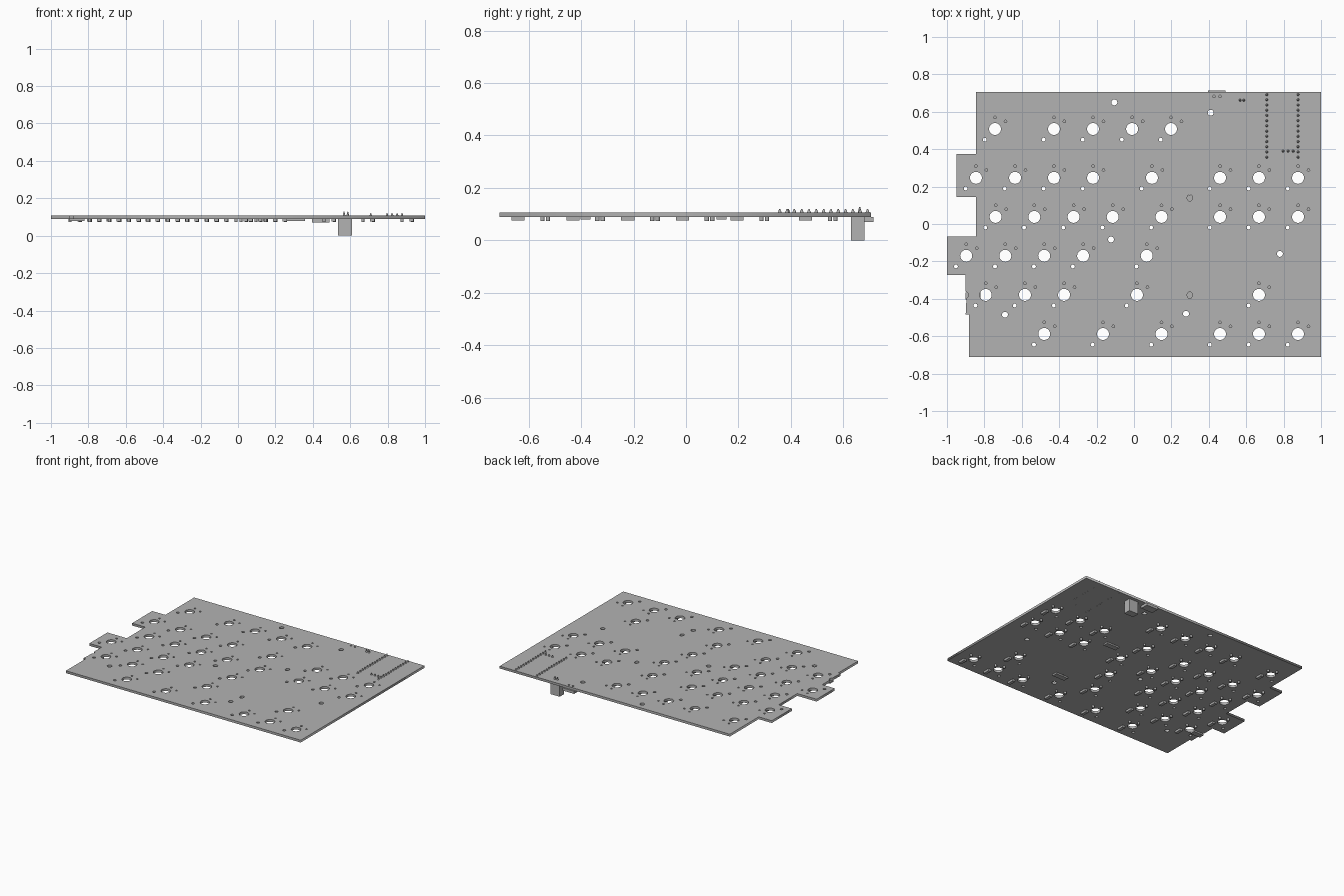
import bpy, bmesh, math
from mathutils import Matrix

cube = bpy.data.objects.get("Cube")
if cube:
    bpy.data.objects.remove(cube)

BOTTOM, TOP = 0.09, 0.107

grey = bpy.data.materials.new("plain grey")
grey.use_nodes = True
grey.diffuse_color = (0.45, 0.45, 0.45, 1)
grey.node_tree.nodes["Principled BSDF"].inputs["Base Color"].default_value = grey.diffuse_color


def add_mesh(name, bm):
    mesh = bpy.data.meshes.new(name)
    bm.to_mesh(mesh)
    bm.free()
    mesh.materials.append(grey)
    obj = bpy.data.objects.new(name, mesh)
    bpy.context.collection.objects.link(obj)
    return obj


def box(bm, x, y, sx, sy, z0, z1):
    place = Matrix.Translation((x, y, (z0 + z1) / 2)) @ Matrix.Diagonal((sx, sy, z1 - z0, 1))
    bmesh.ops.create_cube(bm, size=1, matrix=place)


def pin(bm, x, y, r0, r1, z0, z1):
    bmesh.ops.create_cone(bm, cap_ends=True, segments=12, radius1=r0, radius2=r1,
                          depth=z1 - z0, matrix=Matrix.Translation((x, y, (z0 + z1) / 2)))


def ellipse(x, y, rx, ry, n, start=0.0, sweep=2 * math.pi):
    return [(x + rx * math.cos(start + sweep * i / n),
             y + ry * math.sin(start + sweep * i / n)) for i in range(n)]


# Key centres, row by row
rows = {
    0.508: (-0.743, -0.428, -0.219, -0.01, 0.198),
    0.247: (-0.845, -0.636, -0.428, -0.219, 0.096, 0.46, 0.668, 0.877),
    0.038: (-0.74, -0.533, -0.323, -0.114, 0.147, 0.46, 0.668, 0.877),
    -0.17: (-0.897, -0.688, -0.48, -0.272, 0.068),
    -0.379: (-0.793, -0.583, -0.374, 0.016, 0.668),
    -0.588: (-0.48, -0.166, 0.147, 0.46, 0.668, 0.877),
}
keys = [(x, y) for y, xs in rows.items() for x in xs]

# Board outline, with a half-oval notch in the left edge
outline = [(-0.845, 0.705), (-0.845, 0.375), (-0.95, 0.375), (-0.95, 0.145),
           (-0.845, 0.145), (-0.845, -0.067), (-1, -0.067), (-1, -0.274), (-0.9, -0.274)]
outline += ellipse(-0.9, -0.38, 0.014, 0.018, 10, math.pi / 2, -math.pi)
outline += [(-0.9, -0.484), (-0.882, -0.484), (-0.882, -0.71), (1, -0.71), (1, 0.705)]

# Holes for keys, mounting screws and lights
loops = [outline]
for x, y in keys:
    loops.append(ellipse(x, y, 0.032, 0.032, 28))
    loops.append(ellipse(x, y + 0.062, 0.007, 0.007, 12))
    loops.append(ellipse(x + 0.056, y + 0.041, 0.007, 0.007, 12))
    loops.append(ellipse(x - 0.055, y - 0.057, 0.0105, 0.0105, 14))
for x, y in ((-0.105, 0.65), (0.41, 0.595), (-0.123, -0.083),
             (0.78, -0.16), (0.278, -0.48), (-0.69, -0.485)):
    loops.append(ellipse(x, y, 0.016, 0.016, 18))
for y in (0.14, -0.38):
    loops.append(ellipse(0.298, y, 0.014, 0.018, 18))
for x in (0.428, 0.46):
    loops.append(ellipse(x, 0.682, 0.007, 0.007, 12))

# Board: filled flat curve given thickness, then turned into a mesh
curve = bpy.data.curves.new("board_profile", 'CURVE')
curve.dimensions = '2D'
curve.fill_mode = 'BOTH'
curve.extrude = (TOP - BOTTOM) / 2
for points in loops:
    spline = curve.splines.new('POLY')
    spline.points.add(len(points) - 1)
    for p, (x, y) in zip(spline.points, points):
        p.co = (x, y, 0, 1)
    spline.use_cyclic_u = True
helper = bpy.data.objects.new("board_profile", curve)
bpy.context.collection.objects.link(helper)
bpy.context.view_layer.update()
flat = helper.evaluated_get(bpy.context.evaluated_depsgraph_get())
bm = bmesh.new()
bm.from_mesh(flat.to_mesh())
flat.to_mesh_clear()
bpy.data.objects.remove(helper)
bmesh.ops.remove_doubles(bm, verts=bm.verts, dist=0.00001)
bmesh.ops.translate(bm, verts=bm.verts, vec=(0, 0, (TOP + BOTTOM) / 2))
bmesh.ops.recalc_face_normals(bm, faces=bm.faces)
add_mesh("board", bm)

# Contact pins and diodes under every key
pins, diodes = bmesh.new(), bmesh.new()
for x, y in keys:
    pin(pins, x, y + 0.062, 0.008, 0.008, 0.074, 0.092)
    pin(pins, x + 0.056, y + 0.041, 0.008, 0.008, 0.074, 0.092)
    box(diodes, x + 0.05, y - 0.052, 0.022, 0.05, 0.075, BOTTOM)
add_mesh("key_pins", pins)
add_mesh("diodes", diodes)

# Lights seated under the oval holes
bm = bmesh.new()
for x, y, w in ((0.308, 0.136, 0.1), (0.308, -0.384, 0.1), (-0.86, -0.384, 0.08)):
    box(bm, x, y, w, 0.038, 0.079, BOTTOM)
add_mesh("lights", bm)

# Controller solder points: two long rows and three extra
bm = bmesh.new()
spots = [(x, 0.692 - 0.0279 * i) for x in (0.71, 0.877) for i in range(13)]
spots += [(0.797 + 0.027 * i, 0.39) for i in range(3)]
for x, y in spots:
    pin(bm, x, y, 0.007, 0.002, TOP, 0.12)
    pin(bm, x, y, 0.005, 0.005, BOTTOM - 0.001, BOTTOM)
add_mesh("controller_solder_points", bm)

# Battery socket hanging below, with its two pins through the board
bm = bmesh.new()
box(bm, 0.573, 0.655, 0.075, 0.052, 0, BOTTOM)
for x in (0.567, 0.587):
    pin(bm, x, 0.662, 0.007, 0.002, TOP, 0.128)
add_mesh("battery_socket", bm)

# Slide switch on the back edge
bm = bmesh.new()
box(bm, 0.443, 0.686, 0.094, 0.058, 0.071, BOTTOM)
add_mesh("power_switch", bm)
